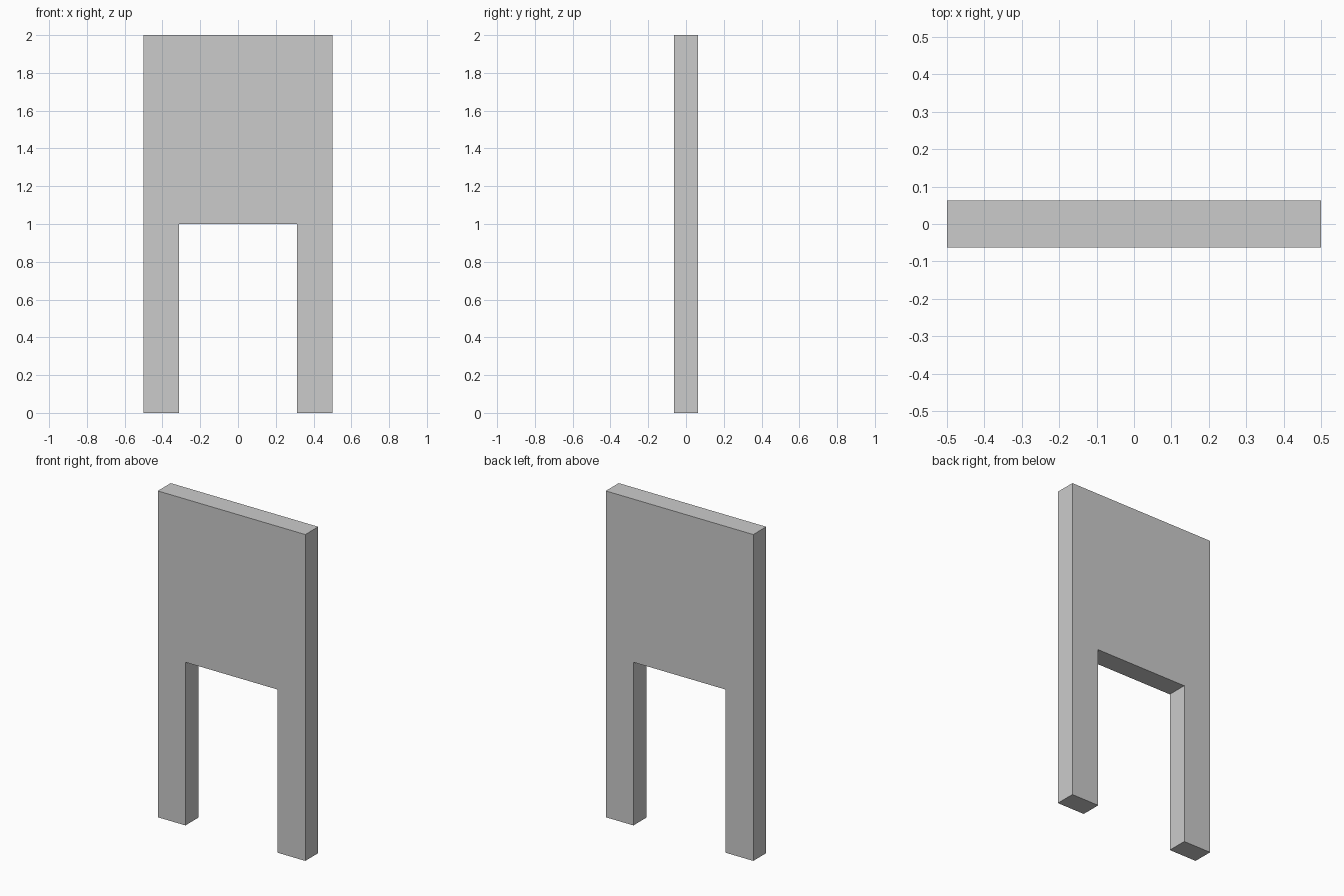
import bpy
import bmesh

if "Cube" in bpy.data.objects:
    bpy.data.objects.remove(bpy.data.objects["Cube"])

HALF_W, INNER, HALF_D = 0.5, 0.3125, 0.0625
OPEN_Z, TOP_Z = 1.0, 2.0

# Front outline: an upper panel standing on two legs
right_half = [(INNER, OPEN_Z), (INNER, 0), (HALF_W, 0), (HALF_W, TOP_Z)]
outline = right_half + [(-x, z) for x, z in reversed(right_half)]

# Extrude the outline through its thickness
bm = bmesh.new()
front = bm.faces.new([bm.verts.new((x, -HALF_D, z)) for x, z in outline])
result = bmesh.ops.extrude_face_region(bm, geom=[front], use_keep_orig=True)
back_verts = [g for g in result["geom"] if isinstance(g, bmesh.types.BMVert)]
bmesh.ops.translate(bm, verts=back_verts, vec=(0, 2 * HALF_D, 0))
bmesh.ops.recalc_face_normals(bm, faces=bm.faces)

mesh = bpy.data.meshes.new("panel_with_legs")
bm.to_mesh(mesh)
bm.free()
panel = bpy.data.objects.new("panel_with_legs", mesh)
bpy.context.collection.objects.link(panel)
